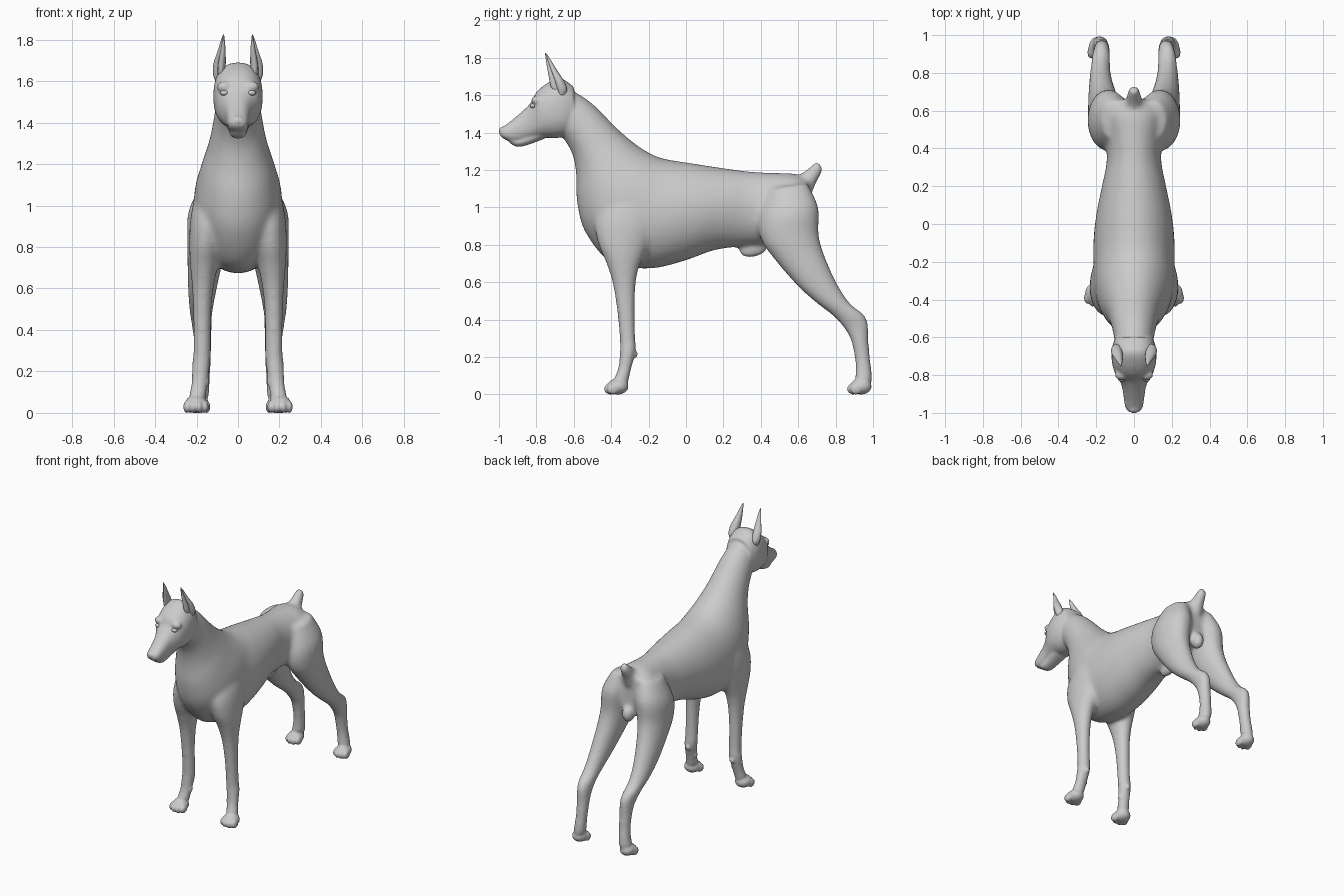
import bpy, bmesh, math
from mathutils import Matrix, Vector


def finish(bm, name):
    bmesh.ops.recalc_face_normals(bm, faces=bm.faces)
    me = bpy.data.meshes.new(name)
    bm.to_mesh(me)
    bm.free()
    me.shade_smooth()
    ob = bpy.data.objects.new(name, me)
    bpy.context.collection.objects.link(ob)
    return ob


def spline(rows, steps):
    """Catmull-Rom interpolation between section rows."""
    out = []
    for i in range(len(rows) - 1):
        a, b, c, d = (rows[max(0, min(len(rows) - 1, j))] for j in range(i - 1, i + 3))
        for s in range(steps):
            t = s / steps
            out.append([0.5 * (2 * q + (r - p) * t + (2 * p - 5 * q + 4 * r - v) * t * t
                               + (3 * q - p - 3 * r + v) * t ** 3)
                        for p, q, r, v in zip(a, b, c, d)])
    return out + [list(rows[-1])]


def loft(name, rows, side=1, power=2.0, dent=0.0, n=32, steps=5):
    """Rows: (y1, z1, y2, z2, half width, x centre): outline points in side view."""
    bm = bmesh.new()
    rings = []
    for y1, z1, y2, z2, w, x in spline([(*r, 0)[:6] for r in rows], steps):
        ring = []
        for k in range(n):
            t = 2 * math.pi * k / n
            c, s = math.cos(t), math.sin(t)
            e = 2 / power
            c2, s2 = math.copysign(abs(c) ** e, c), math.copysign(abs(s) ** e, s)
            f = 1 - dent * max(0, math.cos(t - 0.75)) ** 3
            u = c2 * f / 2
            ring.append(bm.verts.new((side * (x + w * s2 * f),
                                      (y1 + y2) / 2 + (y1 - y2) * u,
                                      (z1 + z2) / 2 + (z1 - z2) * u)))
        rings.append(ring)
    for a, b in zip(rings, rings[1:]):
        for k in range(n):
            bm.faces.new((a[k], a[(k + 1) % n], b[(k + 1) % n], b[k]))
    bm.faces.new(rings[0])
    bm.faces.new(rings[-1])
    return finish(bm, name)


def ball(name, loc, radii, tilt=0):
    bm = bmesh.new()
    m = (Matrix.Translation(loc) @ Matrix.Rotation(tilt, 4, 'X')
         @ Matrix.Diagonal((*radii, 1)))
    bmesh.ops.create_uvsphere(bm, u_segments=24, v_segments=14, radius=1, matrix=m)
    return finish(bm, name)


def fuse(name, parts, voxel, smooth):
    """Melt overlapping parts into one continuous skin."""
    bpy.ops.object.select_all(action='DESELECT')
    for p in parts:
        p.select_set(True)
    ob = parts[0]
    bpy.context.view_layer.objects.active = ob
    bpy.ops.object.join()
    ob.name = name
    r = ob.modifiers.new("skin", 'REMESH')
    r.mode, r.voxel_size = 'VOXEL', voxel
    s = ob.modifiers.new("soften", 'SMOOTH')
    s.factor, s.iterations = 0.5, smooth
    for m in ("skin", "soften"):
        bpy.ops.object.modifier_apply(modifier=m)
    ob.data.shade_smooth()
    return ob


# Torso and neck, from throat to rump
body = [loft("torso", [
    (-.62, 1.635, -.67, 1.39, .10), (-.50, 1.555, -.61, 1.29, .115),
    (-.36, 1.415, -.588, 1.18, .14), (-.25, 1.325, -.582, 1.02, .178),
    (-.15, 1.27, -.535, .86, .208), (-.06, 1.25, -.40, .705, .215),
    (.02, 1.238, -.20, .672, .215), (.12, 1.222, -.02, .71, .20),
    (.25, 1.203, .15, .77, .17), (.36, 1.19, .30, .79, .145),
    (.47, 1.185, .45, .80, .15), (.58, 1.18, .57, .84, .165),
    (.655, 1.15, .66, .90, .12)])]

# Docked tail, sheath and rear bump
body.append(loft("tail", [
    (.57, 1.15, .67, 1.06, .055), (.635, 1.195, .692, 1.12, .042),
    (.675, 1.23, .72, 1.17, .034), (.70, 1.25, .735, 1.208, .028)]))
body.append(ball("sheath", (0, .36, .772), (.034, .08, .04), .2))
body.append(ball("rear_bump", (0, .655, .86), (.042, .05, .06)))

# Legs, both sides
for s in (1, -1):
    body.append(loft("front_leg", [
        (-.38, 1.12, -.20, 1.12, .07, .12), (-.48, .95, -.15, .95, .085, .143),
        (-.475, .82, -.20, .80, .078, .157), (-.43, .71, -.25, .68, .065, .165),
        (-.395, .60, -.268, .58, .051, .17), (-.37, .45, -.273, .45, .044, .173),
        (-.356, .30, -.27, .30, .043, .174), (-.354, .24, -.265, .235, .045, .177),
        (-.364, .14, -.293, .13, .041, .187), (-.39, .08, -.31, .05, .045, .197)], s))
    body.append(loft("hind_leg", [
        (.44, 1.10, .65, 1.13, .07, .10), (.39, .95, .708, 1.0, .108, .13),
        (.40, .83, .71, .86, .10, .145), (.47, .725, .738, .75, .086, .158),
        (.595, .58, .81, .59, .068, .173), (.695, .49, .88, .485, .056, .178),
        (.79, .415, .95, .43, .049, .175), (.85, .345, .975, .38, .043, .171),
        (.88, .29, .978, .29, .041, .17), (.90, .20, .985, .20, .039, .171),
        (.905, .13, .996, .11, .041, .177), (.90, .08, .995, .05, .045, .185)], s))
skin = [fuse("body", body, .011, 18)]

# Skull with upper muzzle, lower jaw, nose
skin.append(loft("head", [
    (-.998, 1.41, -.992, 1.38, .028), (-.978, 1.43, -.962, 1.36, .046),
    (-.93, 1.467, -.91, 1.347, .054), (-.87, 1.518, -.85, 1.358, .064),
    (-.828, 1.562, -.80, 1.368, .084), (-.80, 1.615, -.75, 1.372, .106),
    (-.74, 1.665, -.70, 1.37, .118), (-.67, 1.69, -.64, 1.38, .116),
    (-.60, 1.645, -.60, 1.40, .098)], power=2.35))
skin.append(loft("jaw", [
    (-.95, 1.375, -.94, 1.342, .028), (-.905, 1.375, -.90, 1.323, .04),
    (-.85, 1.39, -.845, 1.334, .046), (-.77, 1.43, -.76, 1.365, .06)]))
skin.append(ball("nose", (0, -.978, 1.408), (.034, .024, .024)))

# Brows, paws with toes, wrist pads and dewclaws
for s in (1, -1):
    skin.append(ball("brow", (s * .066, -.797, 1.572), (.036, .03, .026)))
    for x, y, k in ((.203, -.365, 1.0), (.19, .935, .92)):
        skin.append(ball("paw", (s * x, y, .042), (.055 * k, .058, .043)))
        for dx, dy in ((-.044, -.026), (-.016, -.042), (.016, -.042), (.044, -.026)):
            skin.append(ball("toe", (s * (x + dx * k), y + dy, .029),
                             (.0175 * k, .033, .03)))
    skin.append(ball("wrist_pad", (s * .176, -.273, .215), (.018, .016, .02)))
    skin.append(ball("dewclaw", (s * .15, -.325, .15), (.012, .016, .022)))
dog = fuse("dog_body", skin, .008, 5)

# Upright ears, cupped on the outer front side; eyes
for s, tag in ((1, "left"), (-1, "right")):
    loft("ear_" + tag, [
        (-.70, 1.60, -.645, 1.60, .022, .09), (-.728, 1.645, -.636, 1.635, .031, .093),
        (-.737, 1.69, -.658, 1.685, .031, .09), (-.746, 1.75, -.697, 1.745, .02, .08),
        (-.752, 1.80, -.73, 1.80, .009, .073), (-.755, 1.826, -.75, 1.826, .002, .07)],
        s, dent=.75)
    ball("eye_" + tag, (s * .066, -.818, 1.543), (.02, .017, .013))
